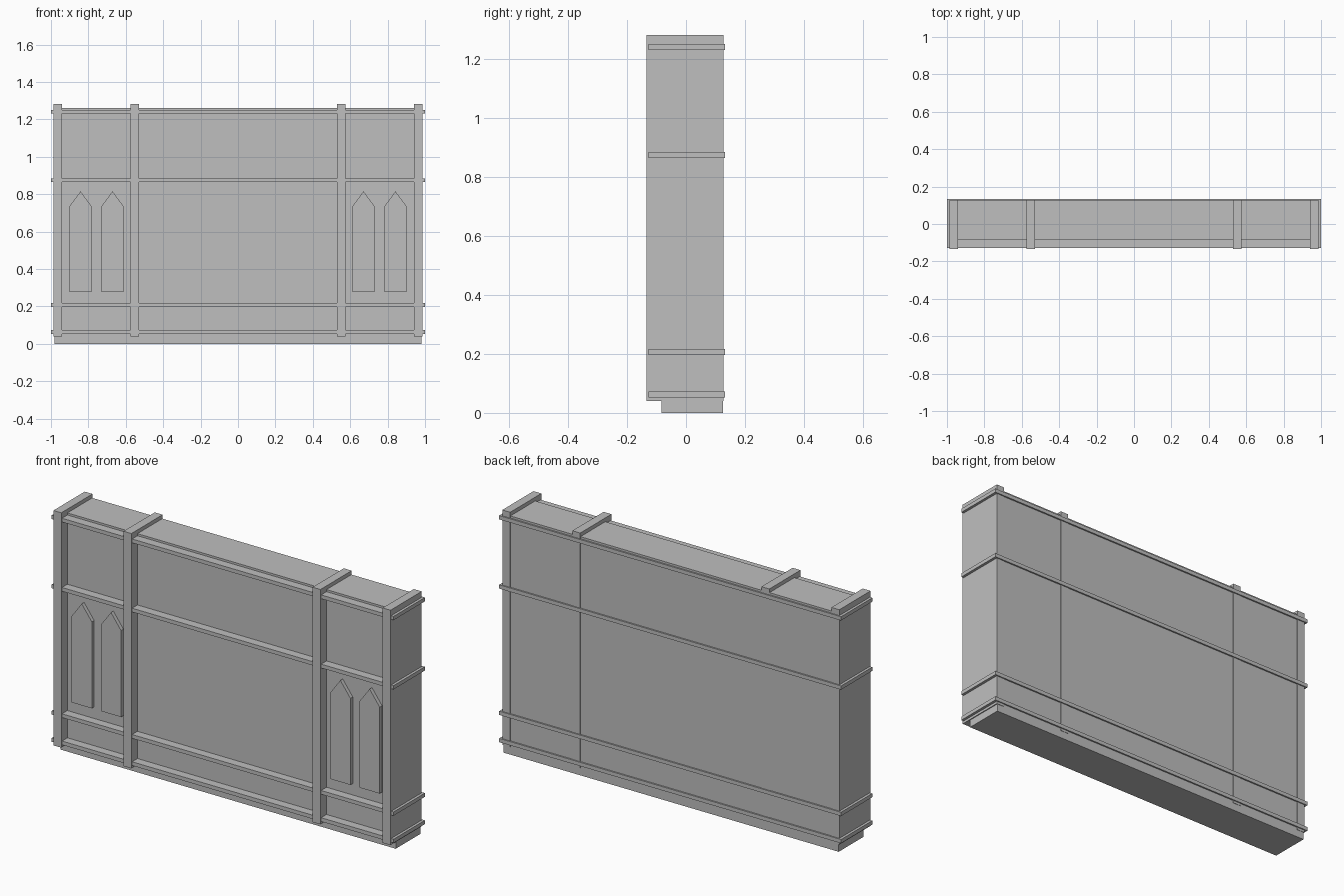
import bpy
import bmesh

cube = bpy.data.objects.get("Cube")
if cube:
    bpy.data.objects.remove(cube, do_unlink=True)

# One plain grey for the whole wall
grey = bpy.data.materials.new("plain_grey")
grey.use_nodes = True
colour = (0.52, 0.52, 0.52, 1)
grey.diffuse_color = colour
grey.node_tree.nodes["Principled BSDF"].inputs["Base Color"].default_value = colour

FRONT = -0.083
BACK = 0.125


def prism(name, outline, y0, y1):
    """Extrude an (x, z) outline from y0 back to y1."""
    bm = bmesh.new()
    face = bm.faces.new([bm.verts.new((x, y0, z)) for x, z in outline])
    moved = bmesh.ops.extrude_face_region(bm, geom=[face])["geom"]
    verts = [v for v in moved if isinstance(v, bmesh.types.BMVert)]
    bmesh.ops.translate(bm, verts=verts, vec=(0, y1 - y0, 0))
    bmesh.ops.recalc_face_normals(bm, faces=bm.faces)
    mesh = bpy.data.meshes.new(name)
    bm.to_mesh(mesh)
    bm.free()
    mesh.materials.append(grey)
    obj = bpy.data.objects.new(name, mesh)
    bpy.context.collection.objects.link(obj)
    return obj


def box(name, x0, x1, y0, y1, z0, z1):
    return prism(name, [(x0, z0), (x1, z0), (x1, z1), (x0, z1)], y0, y1)


# Solid wall body
box("wall_body", -0.981, 0.981, FRONT, BACK, 0, 1.262)

# Horizontal rails wrapping the whole wall
for name, z in (("bottom", 0.063), ("lower", 0.207), ("upper", 0.875), ("top", 1.241)):
    box(name + "_rail", -1, 1, -0.128, 0.133, z - 0.01, z + 0.01)

# Mirrored posts and pointed window panels
for side, s in (("left", 1), ("right", -1)):
    for name, x in (("outer", 0.963), ("inner", 0.553)):
        c = s * x
        box(f"{side}_{name}_post", c - 0.023, c + 0.023, -0.134, BACK + 0.002, 0.04, 1.282)
    for name, x in (("outer", 0.842), ("inner", 0.671)):
        c, w = s * x, 0.059
        outline = [(c - w, 0.278), (c + w, 0.278), (c + w, 0.735), (c, 0.815), (c - w, 0.735)]
        prism(f"{side}_{name}_window", outline, FRONT - 0.02, FRONT + 0.01)
